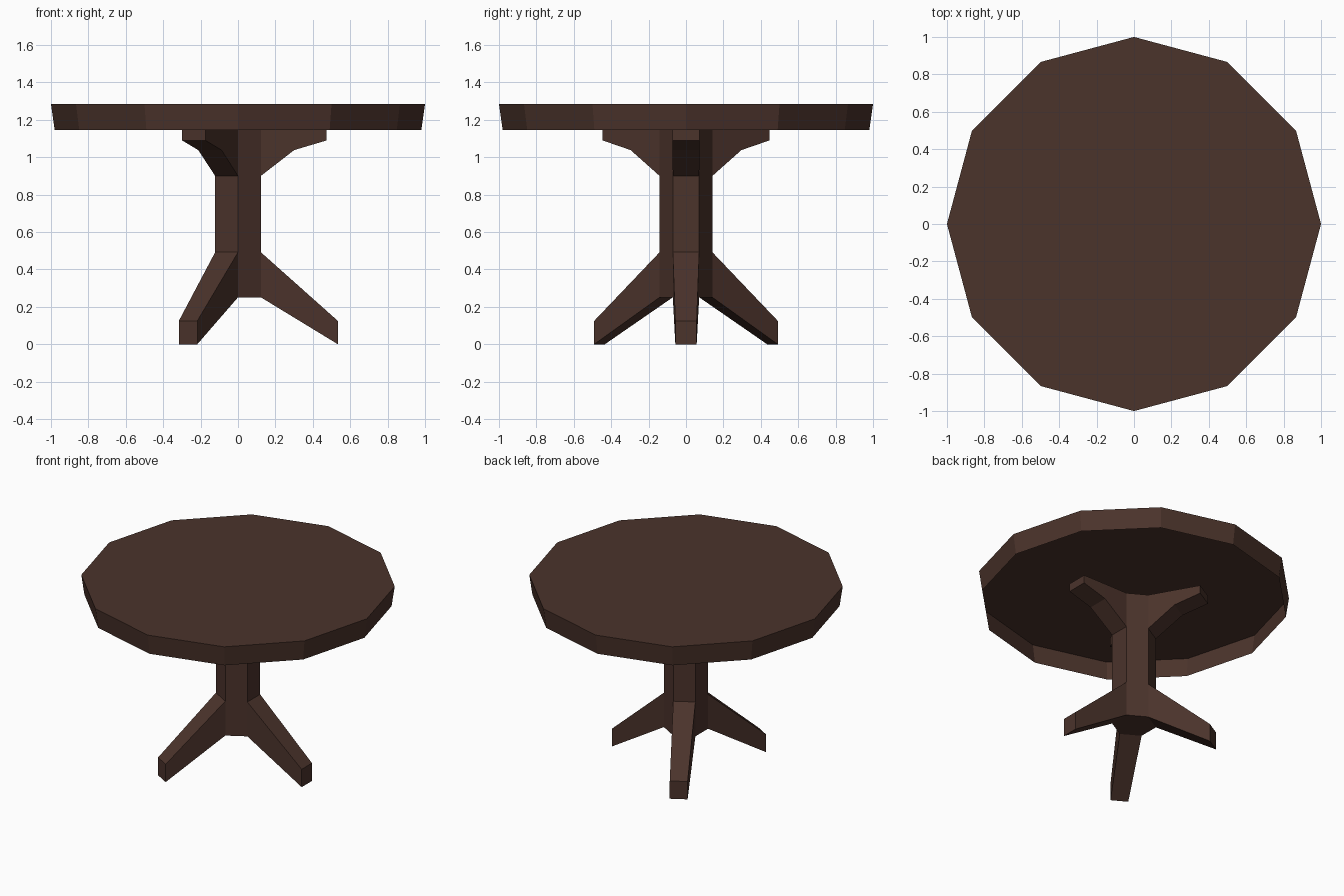
import bpy, bmesh, math
from mathutils import Vector

if "Cube" in bpy.data.objects:
    bpy.data.objects.remove(bpy.data.objects["Cube"])

wood = bpy.data.materials.new("dark brown wood")
wood.diffuse_color = (0.070, 0.033, 0.024, 1)
wood.use_nodes = True
wood.node_tree.nodes["Principled BSDF"].inputs["Base Color"].default_value = wood.diffuse_color


def make_object(name, bm):
    mesh = bpy.data.meshes.new(name)
    bm.to_mesh(mesh)
    bm.free()
    mesh.materials.append(wood)
    obj = bpy.data.objects.new(name, mesh)
    bpy.context.collection.objects.link(obj)
    return obj


def loft(bm, sides, turn, rings, cap_bottom=False, cap_top=False):
    """Stack polygon rings (radius, z); return the side faces by (level, side)."""
    loops = []
    for r, z in rings:
        angles = [turn + 2 * math.pi * i / sides for i in range(sides)]
        loops.append([bm.verts.new((r * math.cos(a), r * math.sin(a), z)) for a in angles])
    walls = {}
    for k in range(len(loops) - 1):
        for i in range(sides):
            j = (i + 1) % sides
            walls[k, i] = bm.faces.new((loops[k][i], loops[k][j], loops[k + 1][j], loops[k + 1][i]))
    if cap_bottom:
        bm.faces.new(loops[0][::-1])
    if cap_top:
        bm.faces.new(loops[-1])
    return walls


def pull_arm(bm, face, angle, reach, low, high, half_width):
    """Extrude a face outward and fit its end to the given size."""
    new = bmesh.ops.extrude_discrete_faces(bm, faces=[face])["faces"][0]
    out = Vector((math.cos(angle), math.sin(angle), 0))
    side = Vector((-math.sin(angle), math.cos(angle), 0))
    mid = new.calc_center_median().z
    for v in new.verts:
        s = half_width if v.co.dot(side) > 0 else -half_width
        z = high if v.co.z > mid else low
        v.co = out * reach + side * s + Vector((0, 0, z))
    return new


# Twelve-sided tabletop: a top and a rim, hollow underneath
bm = bmesh.new()
loft(bm, 12, 0, [(0.98, 1.145), (1.0, 1.284)], cap_top=True)
make_object("tabletop", bm)

# Six-sided pedestal with three legs and three brackets pulled from its sides
bm = bmesh.new()
R = 0.141
TOP = 1.146
walls = loft(bm, 6, -math.pi / 6, [(R, 0.251), (R, 0.492), (R, 0.90), (R, TOP)], cap_bottom=True)
for i in (0, 2, 4):
    a = i * math.pi / 3
    pull_arm(bm, walls[0, i], a, 0.534, 0.0, 0.125, 0.057)
    f = pull_arm(bm, walls[2, i], a, 0.30, 1.038, TOP, 0.072)
    pull_arm(bm, f, a, 0.474, 1.09, TOP, 0.072)
# The bracket tops stay open under the tabletop
hidden = [f for f in bm.faces if all(v.co.z > TOP - 0.001 for v in f.verts)]
bmesh.ops.delete(bm, geom=hidden, context='FACES')
make_object("pedestal", bm)
